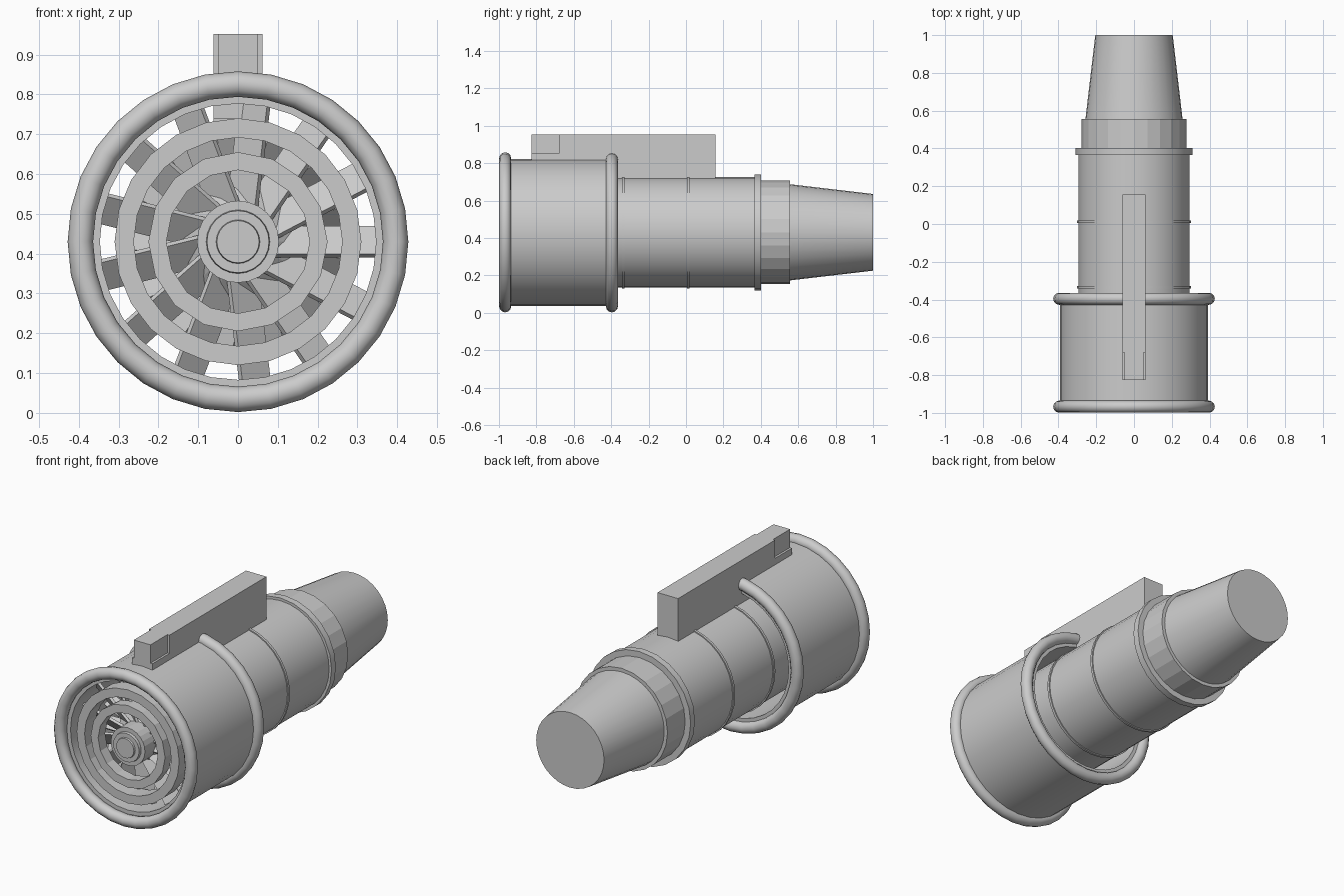
import bpy, bmesh, math
from mathutils import Matrix, Vector

if "Cube" in bpy.data.objects:
    bpy.data.objects.remove(bpy.data.objects["Cube"])

AXIS_Z = 0.43
grey = bpy.data.materials.new("light grey metal")
grey.diffuse_color = (0.6, 0.6, 0.6, 1)
grey.use_nodes = True
grey.node_tree.nodes["Principled BSDF"].inputs["Base Color"].default_value = grey.diffuse_color


def finish(name, bm, smooth=False):
    bmesh.ops.recalc_face_normals(bm, faces=bm.faces)
    me = bpy.data.meshes.new(name)
    bm.to_mesh(me)
    bm.free()
    ob = bpy.data.objects.new(name, me)
    bpy.context.collection.objects.link(ob)
    me.materials.append(grey)
    if smooth:
        bpy.ops.object.select_all(action='DESELECT')
        ob.select_set(True)
        bpy.context.view_layer.objects.active = ob
        bpy.ops.object.shade_smooth_by_angle(angle=math.radians(35))
    return ob


def lathe(name, profile, n=32, closed=False, smooth=True):
    """Spin (radius, y) points round the engine axis."""
    bm = bmesh.new()
    loops = []
    for r, y in profile:
        if r == 0:
            loops.append([bm.verts.new((0, y, AXIS_Z))] * n)
        else:
            loops.append([bm.verts.new((r * math.sin(2 * math.pi * i / n), y,
                                        AXIS_Z + r * math.cos(2 * math.pi * i / n)))
                          for i in range(n)])
    pairs = list(zip(loops, loops[1:]))
    if closed:
        pairs.append((loops[-1], loops[0]))
    for a, b in pairs:
        for i in range(n):
            j = (i + 1) % n
            vs = list(dict.fromkeys([a[i], a[j], b[j], b[i]]))
            bm.faces.new(vs)
    return finish(name, bm, smooth)


def tube(name, r0, r1, y0, y1, n=24, smooth=True):
    return lathe(name, [(r0, y0), (r1, y0), (r1, y1), (r0, y1)], n, True, smooth)


def torus(name, y, major=0.396, minor=0.032, k=12):
    pts = [(major + minor * math.cos(2 * math.pi * i / k),
            y + minor * math.sin(2 * math.pi * i / k)) for i in range(k)]
    return lathe(name, pts, 32, True)


def box(bm, lo, hi):
    mid = [(a + b) / 2 for a, b in zip(lo, hi)]
    size = [b - a for a, b in zip(lo, hi)]
    bmesh.ops.create_cube(bm, size=1, matrix=Matrix.Translation(mid) @ Matrix.Diagonal((*size, 1)))


def blades(name, r0, r1, y, width, chord, pitch, count=13, turn=0):
    """Pitched radial plates round the axis."""
    bm = bmesh.new()
    for i in range(count):
        m = (Matrix.Translation((0, y, AXIS_Z))
             @ Matrix.Rotation(2 * math.pi * i / count + turn, 4, 'Y')
             @ Matrix.Translation(((r0 + r1) / 2, 0, 0))
             @ Matrix.Rotation(pitch, 4, 'X')
             @ Matrix.Diagonal((r1 - r0, chord, width, 1)))
        bmesh.ops.create_cube(bm, size=1, matrix=m)
    return finish(name, bm)


# Fan shroud with rolled lips
tube("fan_shroud", 0.347, 0.393, -0.95, -0.39, 32)
torus("front_lip", -0.967)
torus("rear_lip", -0.396)

# Core casing, flange and exhaust
lathe("core_casing", [(0.275, -0.88), (0.295, -0.88), (0.295, 0.37), (0, 0.37)], 32)
for i, y in enumerate((-0.335, 0.012)):
    tube("casing_band_%d" % (i + 1), 0.285, 0.301, y - 0.007, y + 0.007, 32)
tube("rear_flange", 0.2, 0.31, 0.365, 0.402, 24)
lathe("exhaust_collar", [(0.2, 0.38), (0.277, 0.38), (0.277, 0.555), (0.2, 0.555)], 24, smooth=False)
lathe("exhaust_cone", [(0.259, 0.54), (0.205, 1.0), (0, 1.0)], 32)

# Intake rings and hub
tube("outer_ring", 0.262, 0.31, -0.95, -0.86, 24, False)
tube("inner_ring", 0.18, 0.225, -0.95, -0.89, 16, False)
lathe("hub", [(0, -0.975), (0.053, -0.975), (0.055, -0.965), (0.078, -0.965),
              (0.08, -0.95), (0.103, -0.95), (0.103, -0.86)], 24, smooth=False)
lathe("core_nose", [(0.09, -0.87), (0.15, -0.82), (0.15, -0.78), (0.21, -0.72),
                    (0.21, -0.68), (0.295, -0.6)], 16, smooth=False)

# Fan and compressor blades
blades("fan_blades", 0.09, 0.35, -0.84, 0.014, 0.09, math.radians(52))
blades("compressor_blades", 0.09, 0.27, -0.77, 0.014, 0.07, math.radians(-45), 13, 0.24)

# Gearbox beam on top with narrowed front end
bm = bmesh.new()
box(bm, (-0.062, -0.68, 0.715), (0.062, 0.157, 0.952))
box(bm, (-0.062, -0.827, 0.74), (0.062, -0.68, 0.852))
box(bm, (-0.05, -0.827, 0.852), (0.05, -0.68, 0.952))
finish("top_beam", bm)
